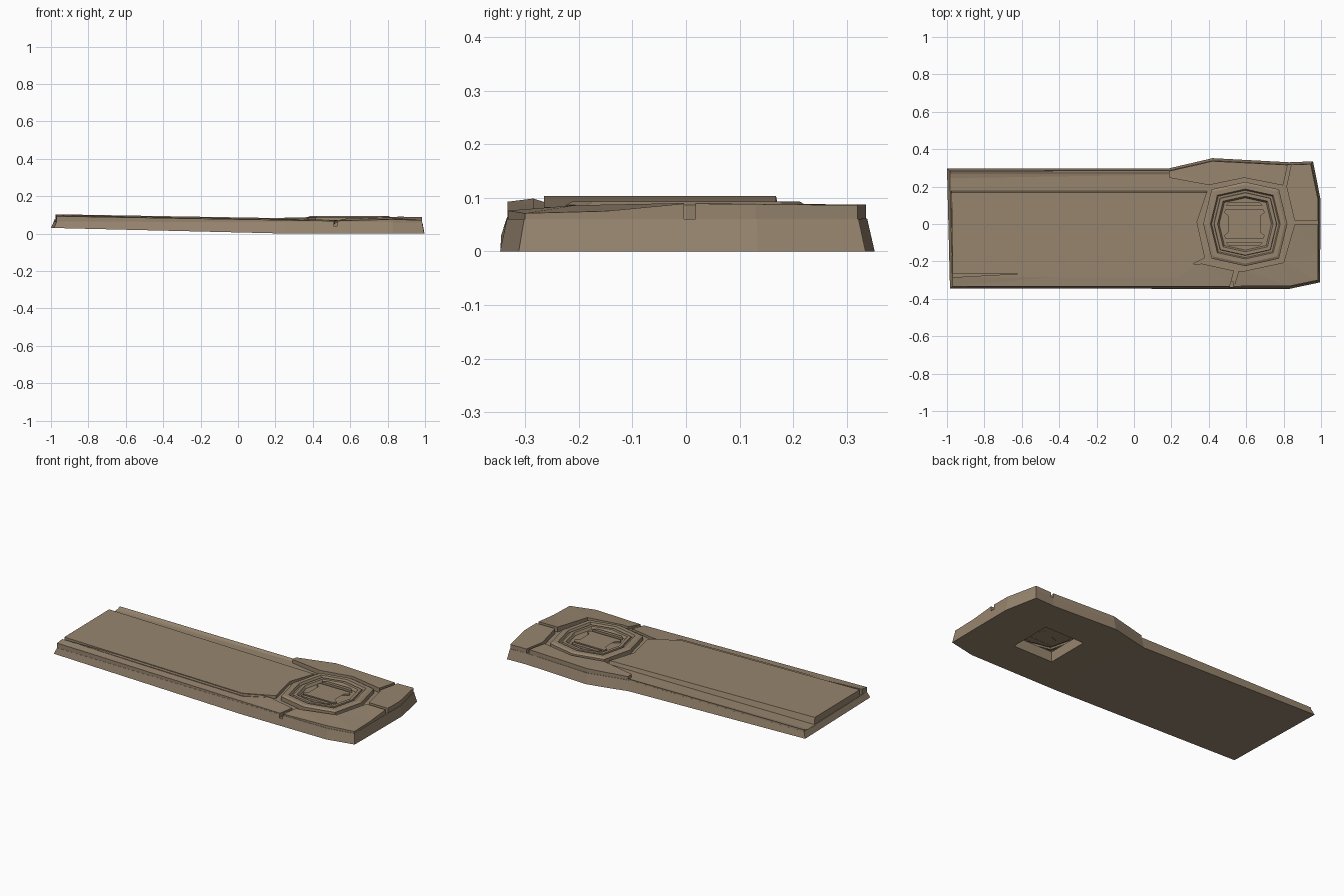
import bpy, bmesh
from mathutils import Vector

cube = bpy.data.objects.get("Cube")
if cube:
    bpy.data.objects.remove(cube, do_unlink=True)

TILT = 0.017
stone = bpy.data.materials.new("warm_brown")
stone.use_nodes = True
COLOR = (0.31, 0.235, 0.158, 1)
stone.diffuse_color = COLOR
stone.node_tree.nodes["Principled BSDF"].inputs["Base Color"].default_value = COLOR


def finish(name, bm):
    bmesh.ops.recalc_face_normals(bm, faces=bm.faces)
    mesh = bpy.data.meshes.new(name)
    bm.to_mesh(mesh)
    bm.free()
    mesh.materials.append(stone)
    obj = bpy.data.objects.new(name, mesh)
    bpy.context.collection.objects.link(obj)
    return obj


def loft(name, rings, cap_start=True, cap_end=True):
    """Join matching loops of points into a surface."""
    bm = bmesh.new()
    loops = [[bm.verts.new(p) for p in ring] for ring in rings]
    for a, b in zip(loops, loops[1:]):
        for i in range(len(a)):
            j = (i + 1) % len(a)
            bm.faces.new((a[i], a[j], b[j], b[i]))
    if cap_start:
        bm.faces.new(loops[0][::-1])
    if cap_end:
        top = bm.faces.new(loops[-1])
        bmesh.ops.triangulate(bm, faces=[top])
    return finish(name, bm)


def plate(name, top, bottom=0.05):
    return loft(name, [[(x, y, bottom) for x, y, z in top], top])


def sloped(points, z):
    """Give flat points the height of the falling deck."""
    return [(x, y, z - TILT * x) for x, y in points]


def cut(target, centre, size):
    bpy.ops.mesh.primitive_cube_add(size=1, location=centre)
    cutter = bpy.context.object
    cutter.name = "cutter"
    cutter.scale = size
    cutter.hide_render = True
    mod = target.modifiers.new("cut", "BOOLEAN")
    mod.operation = 'DIFFERENCE'
    mod.solver = 'EXACT'
    mod.object = cutter
    bpy.context.view_layer.objects.active = target
    bpy.ops.object.modifier_apply(modifier=mod.name)
    bpy.data.objects.remove(cutter, do_unlink=True)


# Base slab: tapered walls, underside rising towards the -x end
foot = [(-0.984, -0.345), (0.83, -0.347), (0.995, -0.312), (0.997, 0.134),
        (0.957, 0.335), (0.83, 0.33), (0.42, 0.352), (0.18, 0.296), (-1, 0.296)]
rim = [(-0.97, -0.334), (0.83, -0.334), (0.985, -0.302), (0.986, 0.132),
       (0.946, 0.322), (0.83, 0.317), (0.42, 0.338), (0.185, 0.285), (-0.985, 0.285)]
base = loft("base_slab", [[(x, y, 0) for x, y in foot], [(x, y, 1) for x, y in rim]])
bm = bmesh.new()
bm.from_mesh(base.data)
bmesh.ops.bisect_plane(bm, geom=bm.verts[:] + bm.edges[:] + bm.faces[:],
                       plane_co=Vector((0.25, 0, 0)), plane_no=Vector((1, 0, 0)))
for v in bm.verts:
    if v.co.z > 0.5:
        v.co.z = 0.062 - 0.002 * v.co.x
    else:
        v.co.z = max(0, 0.25 - v.co.x) * 0.024
bm.to_mesh(base.data)
bm.free()
cut(base, (0.59, 0, 0.03), (0.26, 0.26, 0.2))
cut(base, (0.522, -0.34, 0.09), (0.022, 0.06, 0.1))

# Long raised deck with a sloping back edge
deck_low = [(-0.97, -0.265), (0.215, -0.265), (0.38, -0.182), (0.337, 0.01),
            (0.392, 0.18), (-0.978, 0.18)]
deck_top = deck_low[:4] + [(0.39, 0.168), (-0.975, 0.168)]
loft("deck", [[(x, y, 0.05) for x, y in deck_low], sloped(deck_top, 0.0863)])

# Front rim beside the deck, lower along its outer edge
plate("front_rim", sloped([(-0.97, -0.285), (-0.97, -0.333)], 0.076)[1:]
      + sloped([(0.512, -0.333)], 0.076)
      + sloped([(0.535, -0.25), (0.365, -0.212), (0.228, -0.284), (-0.97, -0.285)], 0.082))

# Hollow channel curving up to the back rim
section = [(0.175, 0.045), (0.175, 0.059), (0.215, 0.058), (0.245, 0.059),
           (0.266, 0.063), (0.277, 0.068), (0.284, 0.069), (0.286, 0.045)]
loft("back_channel", [[(x, y, z - 0.005 * x) for y, z in section] for x in (-0.984, 0.195)])

# Plates around the head, parted by narrow grooves
plate("back_head_plate", [(0.19, 0.247, 0.083), (0.4, 0.208, 0.088), (0.59, 0.247, 0.088),
                          (0.797, 0.206, 0.088), (0.822, 0.316, 0.087),
                          (0.42, 0.336, 0.087), (0.187, 0.283, 0.081)])
plate("back_end_plate", [(0.858, 0.018, 0.09), (0.984, 0.018, 0.089), (0.984, 0.13, 0.088),
                         (0.945, 0.32, 0.086), (0.84, 0.317, 0.086), (0.815, 0.2, 0.088)])
plate("front_end_plate", [(0.535, -0.332, 0.068), (0.83, -0.332, 0.076), (0.984, -0.3, 0.071),
                          (0.984, -0.15, 0.075), (0.984, -0.004, 0.089), (0.858, -0.004, 0.09),
                          (0.8, -0.206, 0.086), (0.595, -0.25, 0.08), (0.56, -0.25, 0.078)])

# Eight-sided medallion made of stepped concentric rings
octagon = [(0.225, 0), (0.18, 0.185), (0, 0.225), (-0.18, 0.185),
           (-0.225, 0), (-0.18, -0.185), (0, -0.225), (0.18, -0.185)]
steps = [(1, 0.055), (1, 0.086), (0.94, 0.093), (0.83, 0.093), (0.80, 0.08),
         (0.75, 0.08), (0.74, 0.089), (0.66, 0.089), (0.62, 0.074)]
loft("medallion", [[(0.595 + s * x, s * y, z) for x, y in octagon] for s, z in steps],
     cap_start=False)

# Pinched centre inlay and the bars above and below it
quarter = [(0.022, 0.0), (0.035, 0.022), (0.09, 0.045), (0.115, 0.065), (0.105, 0.085)]
right = [(x, -y) for x, y in quarter[:0:-1]] + quarter
outline = right + [(-x, y) for x, y in right[::-1]]
plate("centre_inlay", [(0.59 + 0.95 * x, 0.95 * y, 0.083) for x, y in outline], 0.073)
for side, label in ((1, "back"), (-1, "front")):
    bar = [(-0.1, 0.098), (0.1, 0.098), (0.08, 0.118), (-0.08, 0.118)]
    plate(label + "_bar", [(0.59 + x, side * y, 0.086) for x, y in bar], 0.073)
